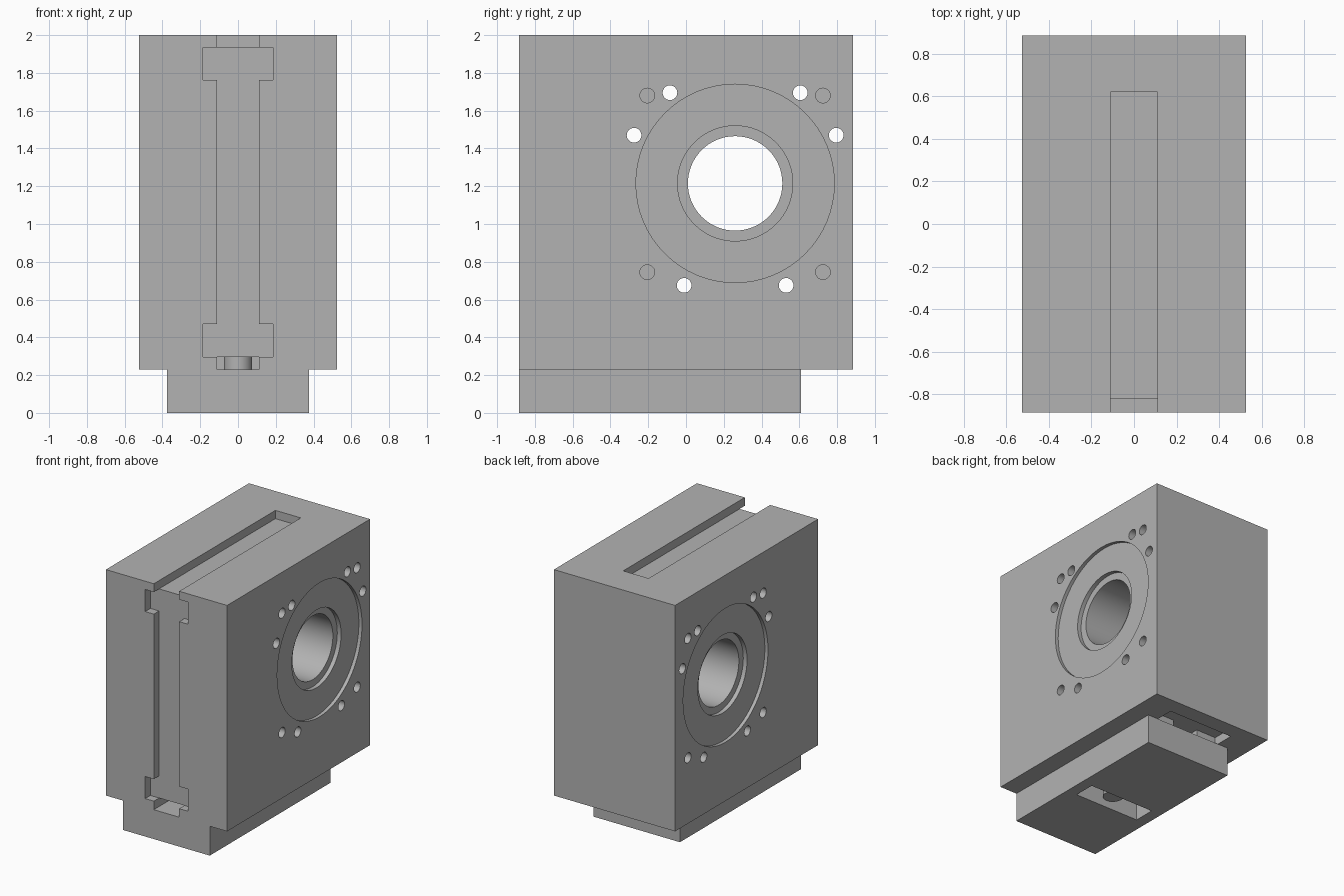
import bpy
import math

cube = bpy.data.objects.get("Cube")
if cube:
    bpy.data.objects.remove(cube, do_unlink=True)

grey = bpy.data.materials.new("machined_grey")
grey.use_nodes = True
grey.diffuse_color = (0.45, 0.45, 0.45, 1)
grey.node_tree.nodes["Principled BSDF"].inputs["Base Color"].default_value = (0.45, 0.45, 0.45, 1)


def box(name, x, y, z):
    """Box spanning the given (low, high) ranges."""
    spans = (x, y, z)
    bpy.ops.mesh.primitive_cube_add(size=1, location=[(a + b) / 2 for a, b in spans])
    obj = bpy.context.object
    obj.name = name
    obj.scale = [b - a for a, b in spans]
    bpy.ops.object.transform_apply(location=True, rotation=True, scale=True)
    obj.data.materials.append(grey)
    return obj


def rod(name, radius, x, y, z, sides=64, tip=None):
    """Rod along x from x[0] to x[1]; tip is the radius at the x[1] end."""
    depth = abs(x[1] - x[0])
    turn = math.pi / 2 if x[1] > x[0] else -math.pi / 2
    bpy.ops.mesh.primitive_cone_add(
        vertices=sides, radius1=radius, radius2=radius if tip is None else tip,
        depth=depth, location=((x[0] + x[1]) / 2, y, z), rotation=(0, turn, 0))
    obj = bpy.context.object
    obj.name = name
    bpy.ops.object.transform_apply(location=True, rotation=True, scale=True)
    obj.data.materials.append(grey)
    return obj


def cut(target, cutter):
    cutter.hide_render = True
    mod = target.modifiers.new("cut", 'BOOLEAN')
    mod.operation = 'DIFFERENCE'
    mod.solver = 'EXACT'
    mod.object = cutter
    bpy.ops.object.select_all(action='DESELECT')
    bpy.context.view_layer.objects.active = target
    target.select_set(True)
    bpy.ops.object.modifier_apply(modifier=mod.name)
    bpy.data.objects.remove(cutter, do_unlink=True)


HALF_X, HALF_Y, BASE, TOP = 0.525, 0.885, 0.23, 2.0
SLOT = (-0.11, 0.11)
POCKET = (-0.285, 0.285)

# Main block and the narrower foot under it
block = box("block", (-HALF_X, HALF_X), (-HALF_Y, HALF_Y), (BASE, TOP))
foot = box("foot", (-0.375, 0.375), (-HALF_Y, 0.61), (0, BASE))

# Belt channel round the top, front and underside
cut(block, box("top_slot", SLOT, (-1, 0.62), (1.935, 2.1)))
cut(block, box("front_slot", SLOT, (-1, -0.82), (0.1, 2.1)))
cut(block, box("under_slot", SLOT, (-1, 0.755), (0.1, 0.297)))
for low, high in ((0.297, 0.47), (1.762, 1.935)):
    cut(block, box("front_pocket", (-0.185, 0.185), (-1, -0.82), (low, high)))

# Cross pockets underneath
cut(block, box("rear_pocket", POCKET, (0.58, 0.755), (0.1, 0.297)))
cut(foot, box("foot_pocket", POCKET, (-0.31, -0.14), (-0.1, 0.3)))

# Bore through both sides, with stepped recesses
BORE_Y, BORE_Z = 0.26, 1.215
cut(block, rod("bore", 0.25, (-1, 1), BORE_Y, BORE_Z))
for side in (-1, 1):
    for radius, depth in ((0.525, 0.027), (0.305, 0.06)):
        cut(block, rod("recess", radius, (side, side * (HALF_X - depth)), BORE_Y, BORE_Z))

# Through holes round the recess
for offset, z in ((0.345, 1.695), (0.535, 1.47), (0.27, 0.675)):
    for s in (-1, 1):
        cut(block, rod("through_hole", 0.039, (-1, 1), BORE_Y + s * offset, z, 24))

# Blind holes with drilled cone ends, on both sides
for z in (1.68, 0.745):
    for y in (BORE_Y - 0.465, BORE_Y + 0.465):
        for side in (-1, 1):
            end = side * (HALF_X - 0.16)
            cut(block, rod("blind_hole", 0.039, (side, end), y, z, 24))
            cut(block, rod("drill_tip", 0.039, (end, end - side * 0.025), y, z, 24, tip=0.001))

# Small post inside the foot pocket
bpy.ops.mesh.primitive_cylinder_add(vertices=32, radius=0.075, depth=0.24, location=(0, -0.235, 0.177))
post = bpy.context.object
post.name = "foot_post"
post.data.materials.append(grey)

for obj in (block, foot, post):
    bpy.ops.object.select_all(action='DESELECT')
    bpy.context.view_layer.objects.active = obj
    obj.select_set(True)
    bpy.ops.object.shade_smooth_by_angle(angle=math.radians(30))
